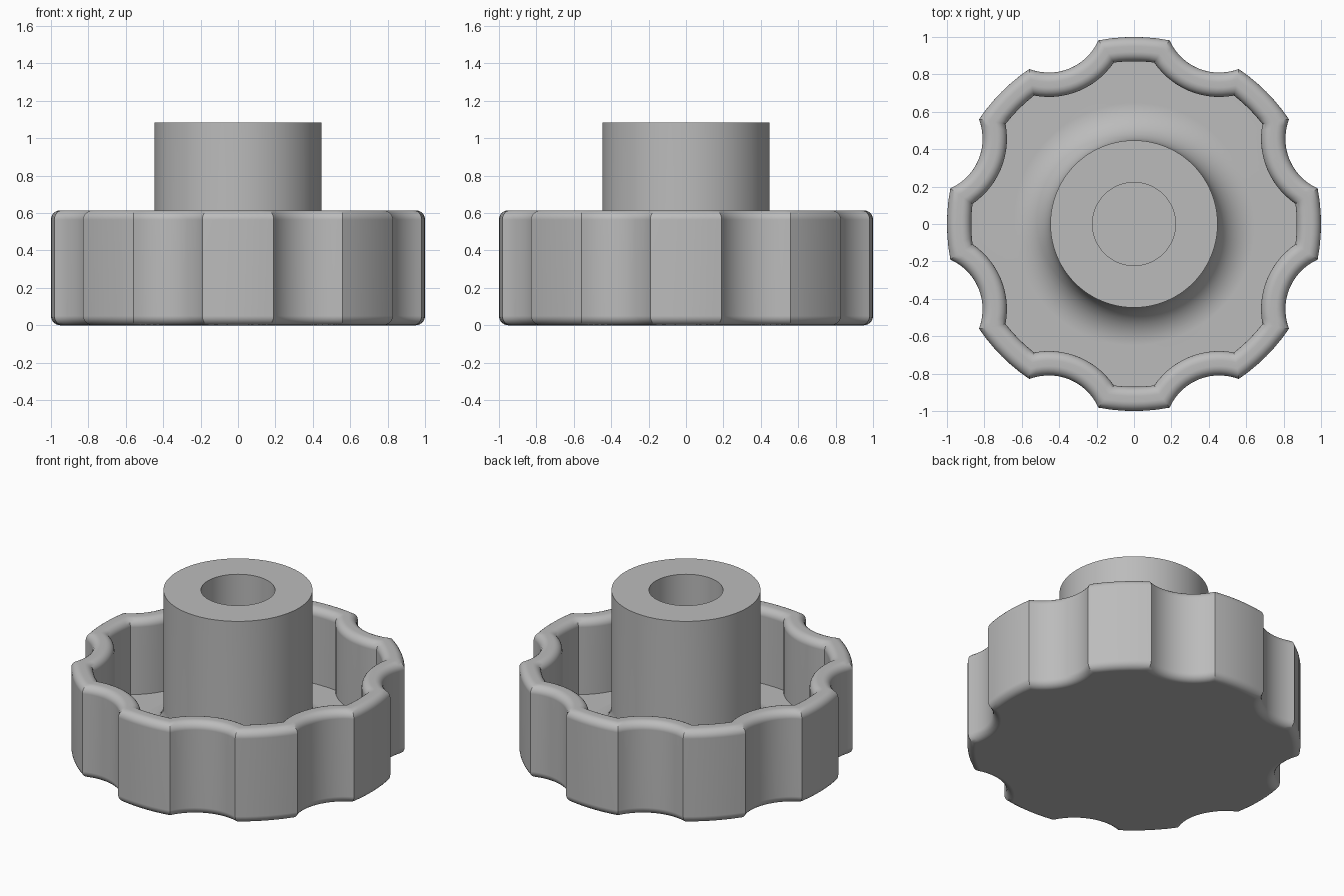
import bpy, bmesh, math
from mathutils import Vector

cube = bpy.data.objects.get("Cube")
if cube:
    bpy.data.objects.remove(cube, do_unlink=True)

# Main sizes
LOBES = 8
SCALLOP_R, SCALLOP_C = 0.29, 1.19
WALL, FLOOR, RIM, EDGE = 0.13, 0.12, 0.615, 0.05
HUB_R, HUB_TOP, HUB_FILLET = 0.447, 1.085, 0.2
HOLE_R, HOLE_FLOOR = 0.222, 0.3
LOBE_STEPS, SCALLOP_STEPS = 6, 14


def scalloped(inset):
    """Grip outline, moved inward by inset: lobe arcs joined by hollow arcs."""
    lobe, cut = 1 - inset, SCALLOP_R + inset
    half = math.pi / LOBES
    span = math.acos((SCALLOP_C**2 + lobe**2 - cut**2) / (2 * SCALLOP_C * lobe))
    corner = half - span
    sweep = math.asin(lobe * math.sin(span) / cut)
    pts = []
    for k in range(LOBES):
        a0 = k * 2 * half
        for i in range(LOBE_STEPS):
            a = a0 - corner + 2 * corner * i / LOBE_STEPS
            pts.append(Vector((lobe * math.cos(a), lobe * math.sin(a))))
        mid = a0 + half
        centre = SCALLOP_C * Vector((math.cos(mid), math.sin(mid)))
        for i in range(SCALLOP_STEPS):
            a = mid + math.pi + sweep - 2 * sweep * i / SCALLOP_STEPS
            pts.append(centre + cut * Vector((math.cos(a), math.sin(a))))
    return pts


def circle(radius):
    """Circle with points at the same bearings as the inner wall."""
    return [p.normalized() * radius for p in scalloped(WALL)]


def fillet(cx, cz, radius, start, end, steps=6):
    """Quarter arc as (position, height) pairs."""
    for i in range(steps + 1):
        a = math.radians(start + (end - start) * i / steps)
        yield cx + radius * math.cos(a), cz + radius * math.sin(a)


# Section through the grip, as (inset, height), from base to floor
section = list(fillet(EDGE, EDGE, EDGE, 270, 180))
section += fillet(EDGE, RIM - EDGE, EDGE, 180, 90)
section += fillet(WALL - EDGE, RIM - EDGE, EDGE, 90, 0)
section.append((WALL, FLOOR))
loops = [(scalloped(o), z) for o, z in section]

# Section through the hub, as (radius, height), from floor fillet to hole
hub = list(fillet(HUB_R + HUB_FILLET, FLOOR + HUB_FILLET, HUB_FILLET, 270, 180, 8))
hub += [(HUB_R, HUB_TOP), (HOLE_R, HUB_TOP), (HOLE_R, HOLE_FLOOR)]
loops += [(circle(r), z) for r, z in hub]

# Skin the loops and close both ends
bm = bmesh.new()
rings = [[bm.verts.new((p.x, p.y, z)) for p in pts] for pts, z in loops]
for low, high in zip(rings, rings[1:]):
    for i in range(len(low)):
        j = (i + 1) % len(low)
        bm.faces.new((low[i], low[j], high[j], high[i]))
bm.faces.new(rings[0][::-1])
bm.faces.new(rings[-1])
mesh = bpy.data.meshes.new("hand_knob")
bm.to_mesh(mesh)
bm.free()

knob = bpy.data.objects.new("hand_knob", mesh)
bpy.context.collection.objects.link(knob)

# Plain grey material
grey = bpy.data.materials.new("grey")
grey.use_nodes = True
grey.diffuse_color = (0.5, 0.5, 0.5, 1)
grey.node_tree.nodes["Principled BSDF"].inputs["Base Color"].default_value = (0.5, 0.5, 0.5, 1)
mesh.materials.append(grey)

# Smooth curved surfaces, crisp corners, flat planes
bpy.ops.object.select_all(action="DESELECT")
knob.select_set(True)
bpy.context.view_layer.objects.active = knob
bpy.ops.object.shade_smooth_by_angle(angle=math.radians(30))
weighted = knob.modifiers.new("flat_planes", "WEIGHTED_NORMAL")
weighted.keep_sharp = True
